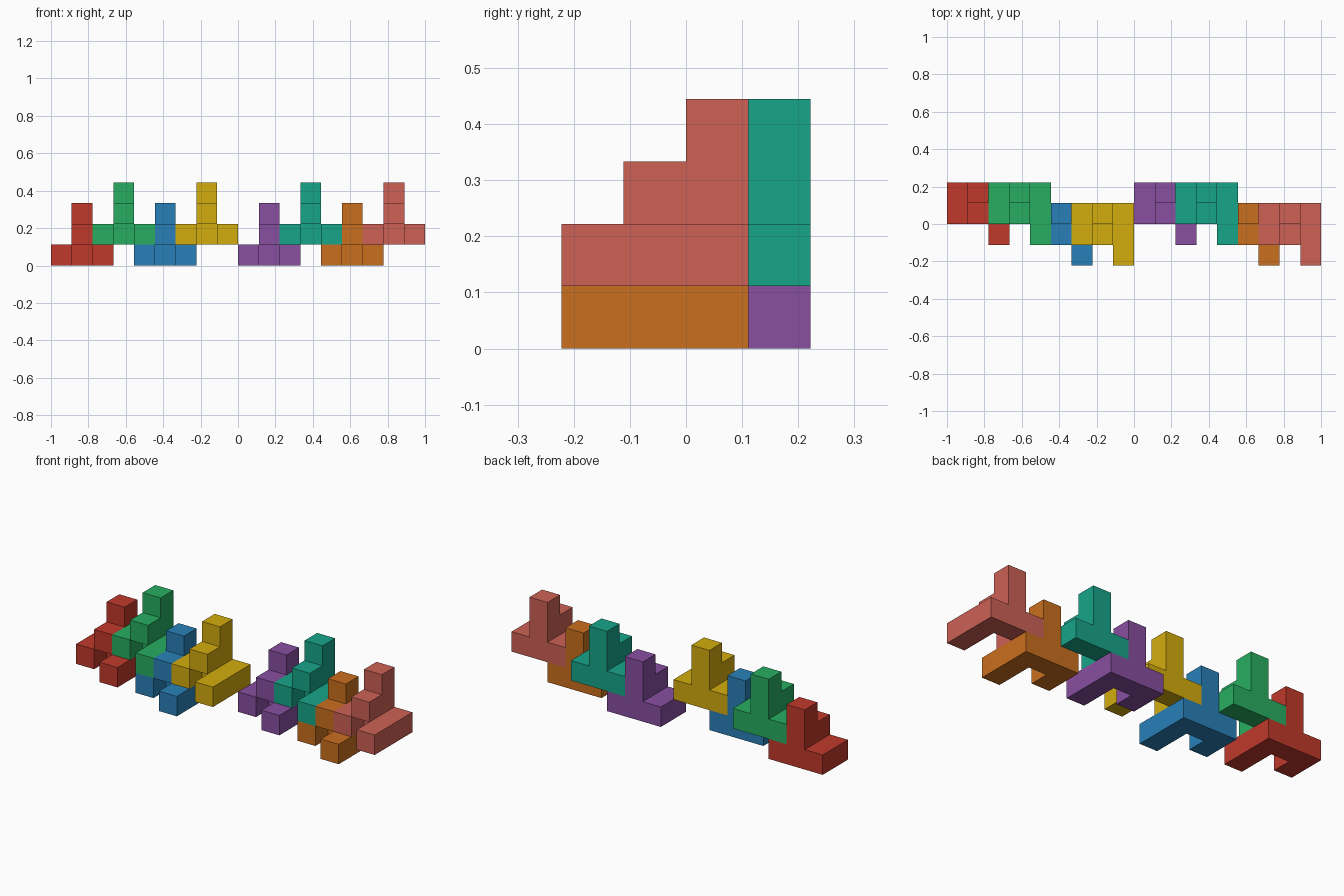
import bpy, bmesh
from mathutils import Vector

if "Cube" in bpy.data.objects:
    bpy.data.objects.remove(bpy.data.objects["Cube"])

U = 1 / 9  # edge length of one cube cell

# Cells of the repeated puzzle piece (x, y, z), in cube units
CELLS = {
    (0, 0, 0), (0, 1, 0),                        # short foot
    (1, 1, 0), (1, 1, 1), (1, 1, 2), (1, 0, 1),  # post with forward nub
    (2, -1, 0), (2, 0, 0), (2, 1, 0),            # long foot
}


def linear(hex_code):
    """sRGB hex to a linear RGBA colour."""
    def conv(c):
        return c / 12.92 if c <= 0.04045 else ((c + 0.055) / 1.055) ** 2.4
    return [conv(int(hex_code[i:i + 2], 16) / 255) for i in (0, 2, 4)] + [1]


def add_piece(name, offset, colour):
    """Skin the cell set, keeping only faces on the outside of the piece."""
    bm = bmesh.new()
    for cell in CELLS:
        for axis in range(3):
            for sign in (-1, 1):
                step = [0, 0, 0]
                step[axis] = sign
                if tuple(c + s for c, s in zip(cell, step)) in CELLS:
                    continue
                n = Vector(step)
                a = Vector([float(k == (axis + 1) % 3) for k in range(3)])
                b = n.cross(a)
                mid = Vector(cell) + Vector((0.5, 0.5, 0.5)) + n / 2 + Vector(offset)
                corners = [(-1, -1), (1, -1), (1, 1), (-1, 1)]
                bm.faces.new([bm.verts.new((mid + (a * i + b * j) / 2) * U)
                              for i, j in corners])
    bmesh.ops.remove_doubles(bm, verts=bm.verts, dist=1e-4)
    # Merge coplanar cell faces into clean flat sides
    bmesh.ops.dissolve_limit(bm, angle_limit=0.01, verts=bm.verts, edges=bm.edges)
    mesh = bpy.data.meshes.new(name)
    bm.to_mesh(mesh)
    bm.free()
    mat = bpy.data.materials.new(name + "_colour")
    mat.diffuse_color = linear(colour)
    mat.use_nodes = True
    mat.node_tree.nodes["Principled BSDF"].inputs["Base Color"].default_value = mat.diffuse_color
    mesh.materials.append(mat)
    bpy.context.collection.objects.link(bpy.data.objects.new(name, mesh))


# Pieces step along x, alternating low / high, in pairs that shift in y
PIECES = [
    ("red", "C0392B"), ("green", "27AE60"), ("blue", "2980B9"), ("yellow", "D4AC0D"),
    ("purple", "884EA0"), ("teal", "17A589"), ("orange", "CA6F1E"), ("salmon", "CD6155"),
]
X_START = [0, 2, 4, 6, 9, 11, 13, 15]
for i, (name, colour) in enumerate(PIECES):
    add_piece(name + "_piece", (X_START[i] - 9, -((i // 2) % 2), i % 2), colour)
